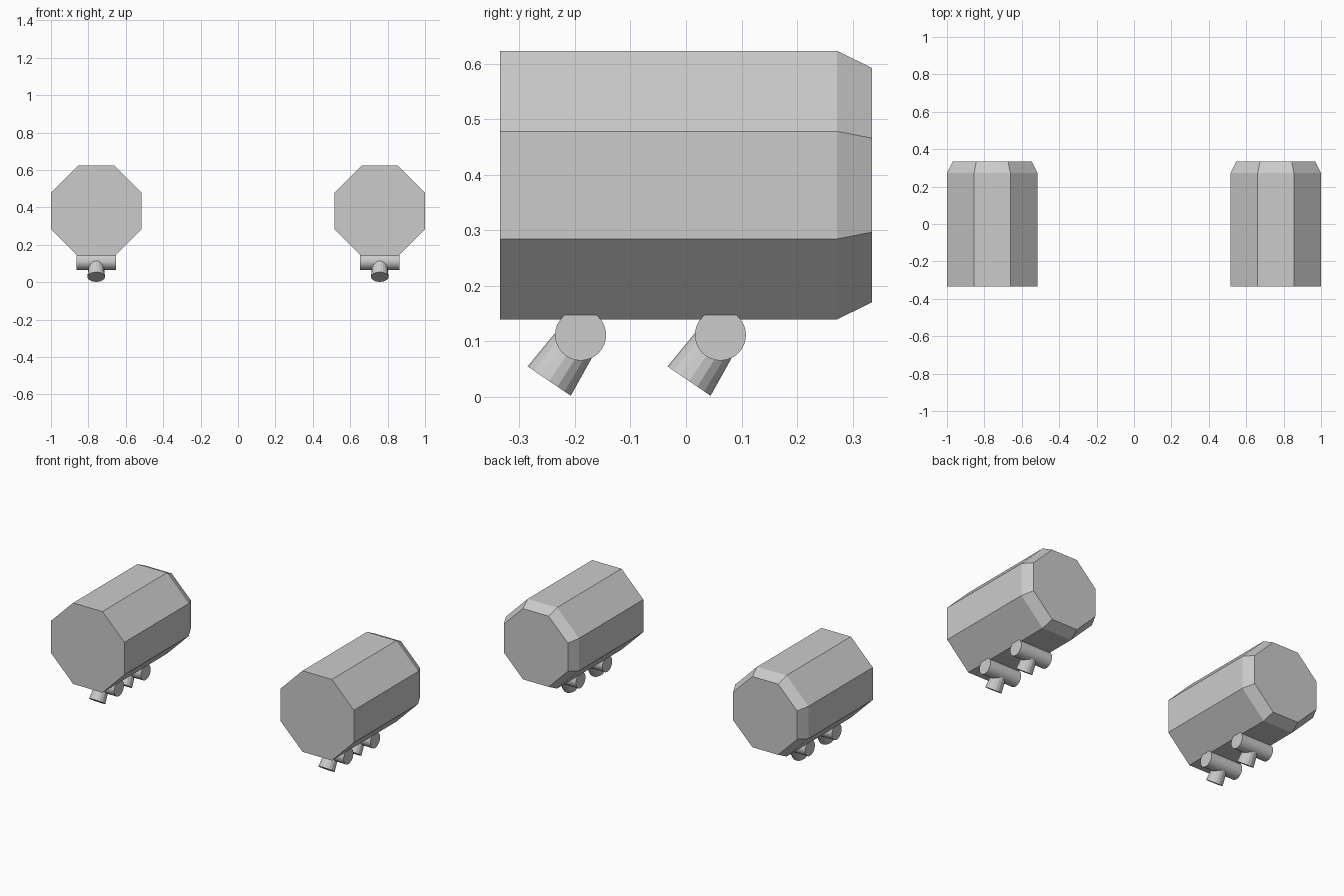
import bpy, bmesh
from math import pi
from mathutils import Vector, Matrix

if "Cube" in bpy.data.objects:
    bpy.data.objects.remove(bpy.data.objects["Cube"])

CX, CZ = 0.758, 0.381      # centre line of the right-hand drum


def finish(bm, name):
    bmesh.ops.recalc_face_normals(bm, faces=bm.faces)
    me = bpy.data.meshes.new(name)
    bm.to_mesh(me)
    bm.free()
    ob = bpy.data.objects.new(name, me)
    bpy.context.collection.objects.link(ob)
    # both sides of the pair come from one half
    ob.modifiers.new("Mirror", 'MIRROR').use_axis[0] = True
    return ob


def rod(name, a, b, r1, r2, sides, spin=0.0):
    a, b = Vector(a), Vector(b)
    axis = b - a
    rot = axis.to_track_quat('Z', 'X').to_matrix().to_4x4()
    mat = Matrix.Translation((a + b) / 2) @ rot @ Matrix.Rotation(spin, 4, 'Z')
    bm = bmesh.new()
    bmesh.ops.create_cone(bm, cap_ends=True, segments=sides, radius1=r1,
                          radius2=r2, depth=axis.length, matrix=mat)
    return finish(bm, name)


# octagonal drum, tapered at the back end
W, F = 0.242, 0.097
octagon = [(F, -W), (W, -F), (W, F), (F, W), (-F, W), (-W, F), (-W, -F), (-F, -W)]
bm = bmesh.new()
rings = [[bm.verts.new((CX + x * s, y, CZ + z * s)) for x, z in octagon]
         for y, s in ((-0.335, 1), (0.272, 1), (0.335, 0.873))]
for r, q in zip(rings, rings[1:]):
    for i in range(8):
        j = (i + 1) % 8
        bm.faces.new((r[i], r[j], q[j], q[i]))
bm.faces.new(rings[0])
bm.faces.new(rings[-1])
finish(bm, "drum")

# crossbars under the drum, each with a flared slanted stub
for label, y in (("front", -0.19), ("rear", 0.062)):
    z = 0.111
    rod(label + "_crossbar", (CX - 0.105, y, z), (CX + 0.105, y, z),
        0.046, 0.046, 32)
    rod(label + "_stub", (CX, y - 0.0565, z - 0.083), (CX, y, z),
        0.047, 0.038, 16)
